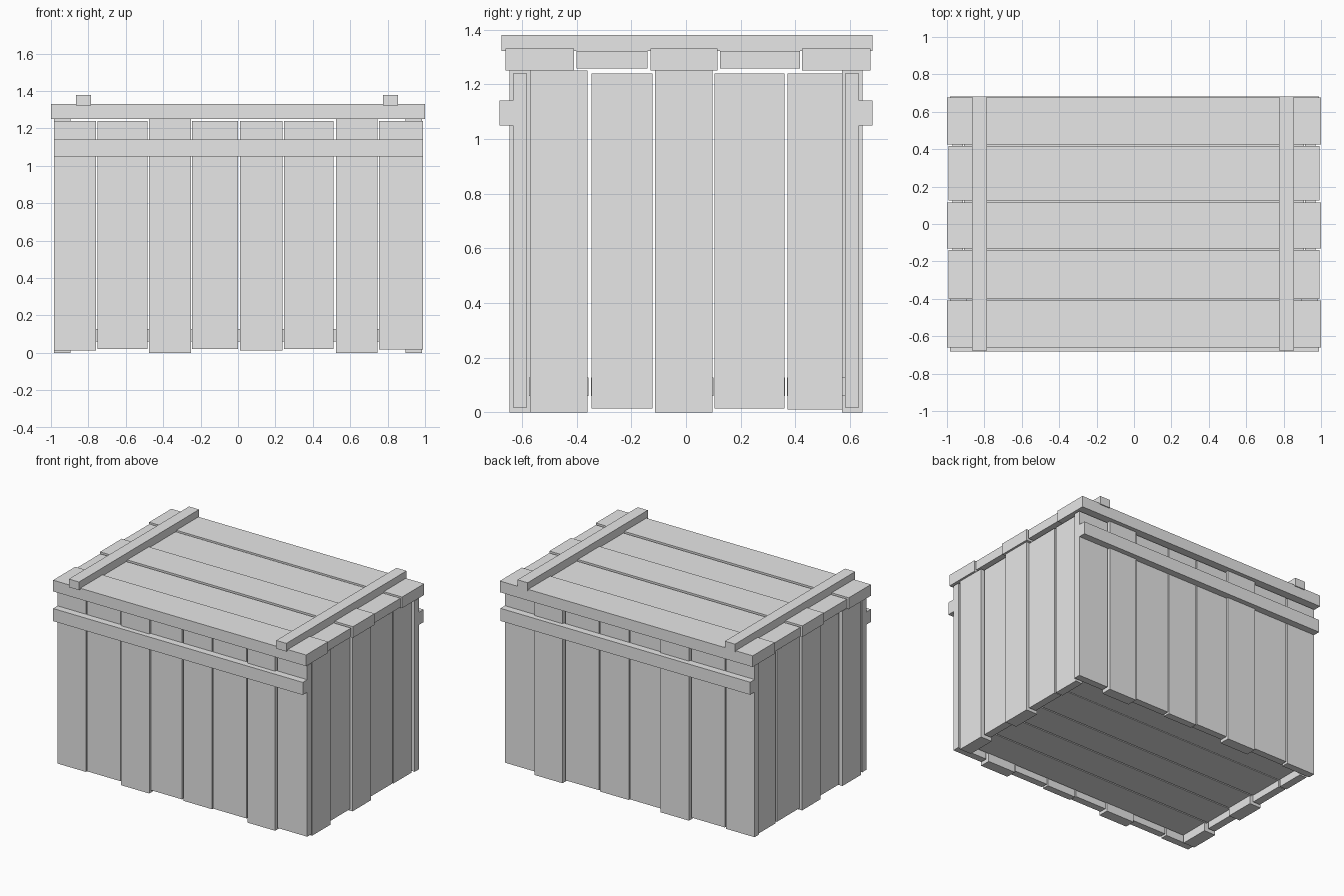
import bpy
import bmesh

cube = bpy.data.objects.get("Cube")
if cube:
    bpy.data.objects.remove(cube, do_unlink=True)

wood = bpy.data.materials.new("plain_grey")
wood.use_nodes = True
GREY = (0.8, 0.8, 0.8, 1)
wood.diffuse_color = GREY
wood.node_tree.nodes["Principled BSDF"].inputs["Base Color"].default_value = GREY


def board(name, x, y, z):
    """A rectangular board spanning the given (low, high) ranges."""
    bm = bmesh.new()
    bmesh.ops.create_cube(bm, size=1)
    for v in bm.verts:
        v.co = [r[0] if c < 0 else r[1] for c, r in zip(v.co, (x, y, z))]
    mesh = bpy.data.meshes.new(name)
    bm.to_mesh(mesh)
    bm.free()
    mesh.materials.append(wood)
    obj = bpy.data.objects.new(name, mesh)
    bpy.context.collection.objects.link(obj)
    return obj


def flip(r, sign):
    """Mirror a range to the other side of the centre."""
    return tuple(sorted((r[0] * sign, r[1] * sign)))


THICK, THIN = (0.57, 0.645), (0.582, 0.632)

# Upright planks of the long walls: low x, high x, bottom
long_planks = [(-.985, -.76, .013), (-.75, -.485, .02), (-.475, -.25, 0),
               (-.247, 0, .02), (.01, .237, .013), (.245, .51, .02),
               (.525, .745, 0), (.755, .99, .018)]
for side, sign in (("front", -1), ("back", 1)):
    for i, (a, b, low) in enumerate(long_planks, 1):
        depth, top = (THIN, 1.24) if low else (THICK, 1.25)
        board(f"{side}_plank_{i}", (a, b), flip(depth, sign), (low, top))
    # Long rail across the wall
    board(f"{side}_rail", (-.985, .99), flip((.63, .682), sign), (1.05, 1.14))

# Upright planks of the short walls: low y, high y, bottom
short_planks = [(-.57, -.36, 0), (-.345, -.122, .015), (-.114, .096, 0),
                (.105, .36, .015), (.372, .572, .01)]
for side, sign in (("left", 1), ("right", -1)):
    for i, (a, b, low) in enumerate(short_planks, 1):
        depth, top = ((.915, .97), 1.24) if low else ((.895, .985), 1.25)
        board(f"{side}_plank_{i}", flip(depth, sign), (a, b), (low, top))

# Lid boards and floor boards, running lengthwise
lid_rows = [(-.66, -.41), (-.4, -.14), (-.13, .115), (.125, .417), (.425, .675)]
for i, (a, b) in enumerate(lid_rows, 1):
    inset = 0 if i % 2 else .008
    board(f"lid_board_{i}", (-1 + inset, 1 - inset), (a, b),
          (1.25 + inset, 1.33 - inset))
    board(f"floor_board_{i}", (-.91, .91), (a * .87, b * .87), (.06, .128))

# Battens across the lid
for name, x in (("right_batten", (-.865, -.785)), ("left_batten", (.775, .855))):
    board(name, x, (-.675, .682), (1.322, 1.38))
